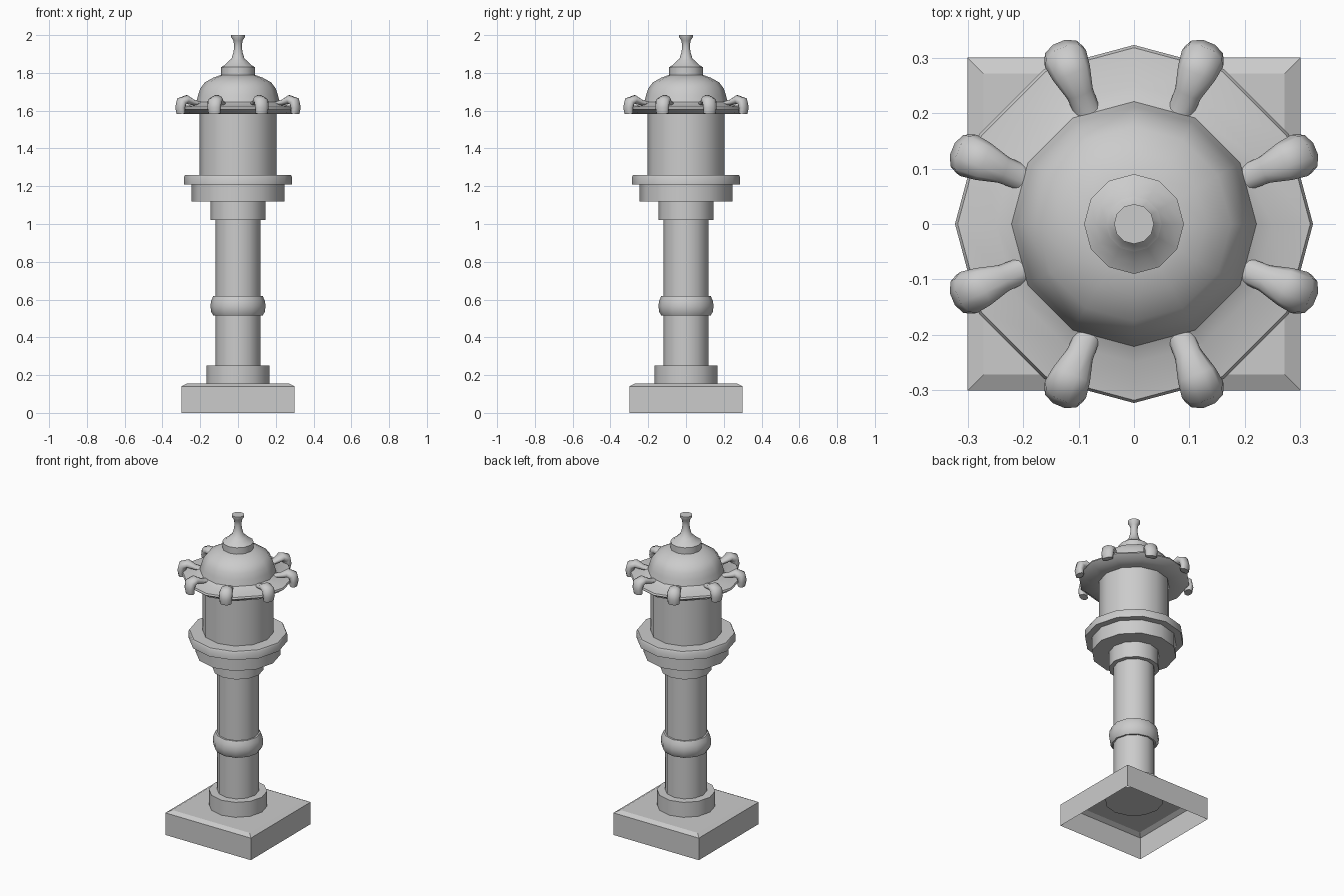
import bpy, bmesh
from math import sin, cos, tau, radians, sqrt
from mathutils import Vector

if "Cube" in bpy.data.objects:
    bpy.data.objects.remove(bpy.data.objects["Cube"], do_unlink=True)

GREY = (0.6, 0.6, 0.6, 1)
stone = bpy.data.materials.new("pale grey")
stone.use_nodes = True
stone.diffuse_color = GREY
stone.node_tree.nodes["Principled BSDF"].inputs["Base Color"].default_value = GREY


def skin(name, rings, close_start=True, close_end=True, smooth_angle=40):
    """Bridge a list of equal-sized rings of points into one object."""
    bm = bmesh.new()
    loops = [[bm.verts.new(p) for p in ring] for ring in rings]
    count = len(loops[0])
    for low, high in zip(loops, loops[1:]):
        for i in range(count):
            j = (i + 1) % count
            bm.faces.new((low[i], low[j], high[j], high[i]))
    if close_start:
        bm.faces.new(loops[0][::-1])
    if close_end:
        bm.faces.new(loops[-1])
    bmesh.ops.recalc_face_normals(bm, faces=bm.faces)
    mesh = bpy.data.meshes.new(name)
    bm.to_mesh(mesh)
    bm.free()
    mesh.materials.append(stone)
    obj = bpy.data.objects.new(name, mesh)
    bpy.context.collection.objects.link(obj)
    if smooth_angle:
        bpy.ops.object.select_all(action='DESELECT')
        obj.select_set(True)
        bpy.context.view_layer.objects.active = obj
        bpy.ops.object.shade_smooth_by_angle(angle=radians(smooth_angle))
    return obj


def lathe(name, profile, sides=12, phase=0.0, **options):
    """Turn a (radius, height) profile around the vertical axis."""
    rings = [[(r * cos(phase + tau * i / sides), r * sin(phase + tau * i / sides), z)
              for i in range(sides)] for r, z in profile]
    return skin(name, rings, **options)


# Square plinth with a chamfered top, hollow underneath
diagonal = sqrt(2)
lathe("plinth", [(0.30 * diagonal, 0), (0.30 * diagonal, 0.14), (0.272 * diagonal, 0.155)],
      sides=4, phase=tau / 8, close_start=False, smooth_angle=0)

# Column with its collar, ring and neck
lathe("foot_collar", [(0.168, 0.14), (0.168, 0.25)])
lathe("column_shaft", [(0.12, 0.25), (0.12, 1.02)])
lathe("column_ring", [(0.13, 0.515), (0.142, 0.535), (0.146, 0.565),
                      (0.142, 0.595), (0.13, 0.62)])
lathe("column_neck", [(0.146, 1.02), (0.146, 1.12)])

# Stepped capital and the drum standing on it
lathe("capital", [(0.245, 1.12), (0.245, 1.21)])
lathe("capital_flange", [(0.286, 1.208), (0.286, 1.25), (0.28, 1.26)])
lathe("drum", [(0.205, 1.26), (0.205, 1.60)])

# Roof: flared brim sweeping up into the dome
lathe("roof_brim_and_dome", [(0.205, 1.582), (0.285, 1.582), (0.323, 1.61), (0.318, 1.62),
                             (0.25, 1.63), (0.221, 1.645), (0.212, 1.68), (0.2, 1.717),
                             (0.175, 1.75), (0.13, 1.775), (0.088, 1.79)])

# Finial: stepped base, waisted stem and flared tip
lathe("finial_base", [(0.09, 1.785), (0.09, 1.83), (0.07, 1.842), (0.05, 1.862)])
lathe("finial_stem", [(0.05, 1.862), (0.034, 1.876), (0.024, 1.91), (0.02, 1.94),
                      (0.024, 1.97), (0.036, 1.988), (0.036, 2.0)], smooth_angle=50)

# Curled brackets around the brim: (radius, height, half width, half thickness)
BRACKET = [(0.215, 1.635, 0.023, 0.012), (0.255, 1.643, 0.025, 0.015),
           (0.295, 1.659, 0.036, 0.024), (0.323, 1.648, 0.04, 0.028),
           (0.331, 1.615, 0.038, 0.025), (0.327, 1.585, 0.034, 0.022)]


def bracket(name, angle, sides=10):
    out = Vector((cos(angle), sin(angle), 0))
    side = Vector((-sin(angle), cos(angle), 0))
    up = Vector((0, 0, 1))
    centres = [out * r + up * z for r, z, _, _ in BRACKET]
    rings = []
    for k, (_, _, width, thick) in enumerate(BRACKET):
        ahead = centres[min(k + 1, len(centres) - 1)] - centres[max(k - 1, 0)]
        normal = ahead.normalized().cross(side)
        rings.append([centres[k] + side * width * cos(tau * i / sides)
                      + normal * thick * sin(tau * i / sides) for i in range(sides)])
    return skin(name, rings, smooth_angle=60)


for n in range(8):
    bracket(f"roof_bracket_{n + 1}", tau * (n + 0.5) / 8)
